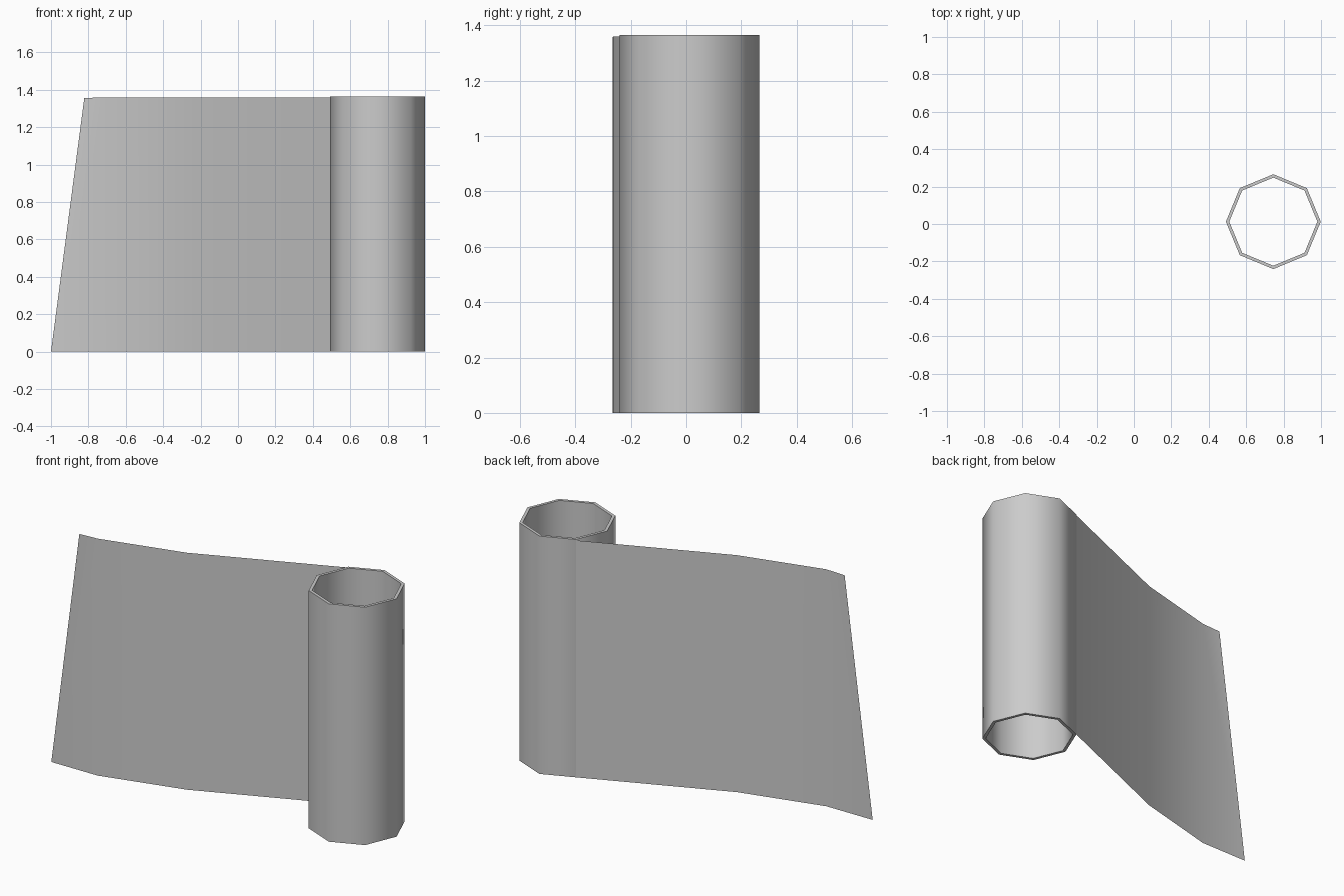
import bpy, bmesh, math

cube = bpy.data.objects.get("Cube")
if cube:
    bpy.data.objects.remove(cube, do_unlink=True)

HEIGHT = 1.365
CENTRE = (0.745, 0.0125)
RADIUS = 0.2535
WALL = 0.018
SIDES = 8

paper = bpy.data.materials.new("paper_grey")
paper.use_nodes = True
GREY = (0.6, 0.6, 0.6, 1)
paper.diffuse_color = GREY
paper.node_tree.nodes["Principled BSDF"].inputs["Base Color"].default_value = GREY


def ring_point(index, radius):
    angle = math.tau * index / SIDES
    return (CENTRE[0] + radius * math.cos(angle), CENTRE[1] + radius * math.sin(angle))


def finish(bm, name, recalc):
    if recalc:
        bmesh.ops.recalc_face_normals(bm, faces=bm.faces)
    mesh = bpy.data.meshes.new(name)
    bm.to_mesh(mesh)
    bm.free()
    mesh.materials.append(paper)
    obj = bpy.data.objects.new(name, mesh)
    bpy.context.collection.objects.link(obj)
    bpy.ops.object.select_all(action='DESELECT')
    obj.select_set(True)
    bpy.context.view_layer.objects.active = obj
    bpy.ops.object.shade_smooth_by_angle(angle=math.radians(50))
    return obj


# Rolled tube: an octagonal wall profile swept around its axis
bm = bmesh.new()
profile = [(RADIUS, 0), (RADIUS, HEIGHT), (RADIUS - WALL, HEIGHT), (RADIUS - WALL, 0)]
loops = [[bm.verts.new((*ring_point(i, r), z)) for r, z in profile] for i in range(SIDES)]
for i in range(SIDES):
    a, b = loops[i], loops[(i + 1) % SIDES]
    for j in range(4):
        k = (j + 1) % 4
        bm.faces.new((a[j], b[j], b[k], a[k]))
finish(bm, "rolled_tube", True)

# Unrolled sheet: leaves the tube along one side, its free edge cut at a slant
bm = bmesh.new()
join = ring_point(3, RADIUS)
bottom = [(-1.0, -0.265), (-0.706, -0.264), (-0.226, -0.14), join]
top = [(-0.822, -0.265)] + bottom[1:]
low = [bm.verts.new((x, y, 0)) for x, y in bottom]
high = [bm.verts.new((x, y, HEIGHT - 0.005)) for x, y in top]
high[0].co.z -= 0.004
for i in range(len(low) - 1):
    bm.faces.new((low[i], low[i + 1], high[i + 1], high[i]))
finish(bm, "unrolled_sheet", False)
